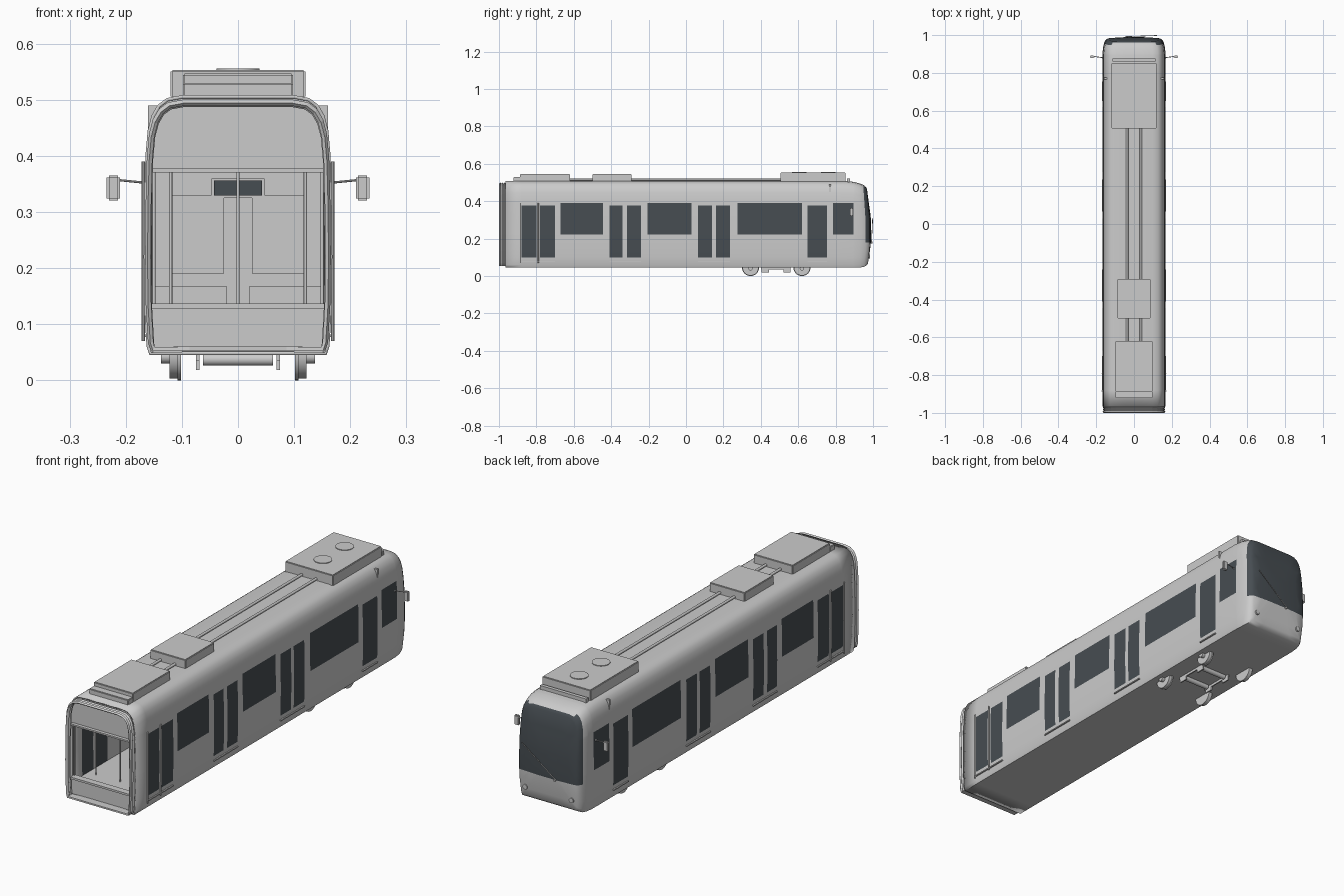
import bpy, bmesh, math
from mathutils import Vector

cube = bpy.data.objects.get("Cube")
if cube:
    bpy.data.objects.remove(cube, do_unlink=True)


def material(name, rgb):
    m = bpy.data.materials.new(name)
    m.use_nodes = True
    m.diffuse_color = (*rgb, 1)
    m.node_tree.nodes["Principled BSDF"].inputs["Base Color"].default_value = (*rgb, 1)
    return m


GREY = material("light grey paint", (0.6, 0.6, 0.6))
GLASS = material("dark tinted glass", (0.062, 0.074, 0.084))


def finish(name, bm, mats=(GREY,), angle=None, thickness=0):
    bmesh.ops.recalc_face_normals(bm, faces=bm.faces)
    me = bpy.data.meshes.new(name)
    bm.to_mesh(me)
    bm.free()
    ob = bpy.data.objects.new(name, me)
    bpy.context.collection.objects.link(ob)
    for m in mats:
        me.materials.append(m)
    if thickness:
        mod = ob.modifiers.new("wall", "SOLIDIFY")
        mod.thickness = thickness
        mod.offset = -1
    if angle:
        bpy.ops.object.select_all(action="DESELECT")
        ob.select_set(True)
        bpy.context.view_layer.objects.active = ob
        bpy.ops.object.shade_smooth_by_angle(angle=math.radians(angle))
    return ob


def box(name, x0, x1, y0, y1, z0, z1, mat=GREY, bevel=0):
    bm = bmesh.new()
    bmesh.ops.create_cube(bm, size=1)
    for v in bm.verts:
        v.co = Vector((x0 + (v.co.x + .5) * (x1 - x0), y0 + (v.co.y + .5) * (y1 - y0),
                       z0 + (v.co.z + .5) * (z1 - z0)))
    if bevel:
        bmesh.ops.bevel(bm, geom=bm.edges[:], offset=bevel, segments=2, affect="EDGES")
    return finish(name, bm, (mat,))


def rod(name, a, b, r, sides=12, mat=GREY):
    a, b = Vector(a), Vector(b)
    bm = bmesh.new()
    bmesh.ops.create_cone(bm, cap_ends=True, segments=sides, radius1=r, radius2=r,
                          depth=(b - a).length)
    rot = (b - a).to_track_quat("Z", "Y")
    for v in bm.verts:
        v.co = rot @ v.co + (a + b) / 2
    return finish(name, bm, (mat,), 40)


# Body cross-section, right half from keel to roof, then mirrored
half = [(.09, .045), (.158, .045), (.163, .06), (.167, .13), (.168, .22), (.167, .32),
        (.165, .4), (.161, .445), (.154, .472), (.143, .491), (.127, .503), (.1, .508), (.04, .508)]
SECTION = half + [(-x, z) for x, z in reversed(half)]
BOTTOM, TOP = .045, .508


def ring(bm, y, sx=1, z0=BOTTOM, z1=TOP):
    return [bm.verts.new((x * sx, y, z0 + (z - BOTTOM) / (TOP - BOTTOM) * (z1 - z0)))
            for x, z in SECTION]


def skin(bm, rings):
    for a, b in zip(rings, rings[1:]):
        for i in range(len(a)):
            j = (i + 1) % len(a)
            bm.faces.new((a[i], a[j], b[j], b[i]))


def cut(bm, co, no):
    bmesh.ops.bisect_plane(bm, geom=bm.verts[:] + bm.edges[:] + bm.faces[:],
                           plane_co=co, plane_no=no, dist=1e-5)


# Car body: straight tube with a rounded cab nose
bm = bmesh.new()
stations = [(-.965, 1, .045, .508), (.86, 1, .045, .508), (.9, .995, .045, .503),
            (.935, .975, .046, .496), (.96, .94, .049, .488), (.975, .89, .056, .479),
            (.983, .82, .066, .468), (.986, .6, .12, .4), (.989, .3, .19, .33)]
rings = [ring(bm, *s) for s in stations]
skin(bm, rings)
bm.faces.new(rings[-1])

# Side glazing as y ranges; doors are taller than windows
doors = [(-.88, -.8), (-.78, -.7), (-.41, -.34), (-.315, -.24),
         (.065, .14), (.16, .235), (.65, .755)]
windows = [(-.67, -.445), (-.205, .03), (.275, .62), (.785, .895)]
panes = [(a, b, .1, .378) for a, b in doors] + [(a, b, .222, .392) for a, b in windows]
for y in {v for p in panes for v in p[:2]}:
    cut(bm, (0, y, 0), (0, 1, 0))
for z in (.1, .18, .222, .378, .392):
    cut(bm, (0, 0, z), (0, 0, 1))
for f in bm.faces:
    c = f.calc_center_median()
    side = abs(c.x) > .15 and any(a < c.y < b and lo < c.z < hi for a, b, lo, hi in panes)
    screen = c.y > .962 and .18 < c.z < .474
    f.material_index = int(side or screen)
# Lean the windscreen back and tuck the skirt under
for v in bm.verts:
    if v.co.y > .9:
        k = (v.co.y - .9) / .089
        v.co.y -= k * (.1 * max(0, v.co.z - .3) + .12 * max(0, .16 - v.co.z))
finish("car_body", bm, (GREY, GLASS), 35, .006)

# Ribbed gangway surround at the open end
bm = bmesh.new()
skin(bm, [ring(bm, -1 + i * .006, .985 if i % 2 else .96, .053, .5 if i % 2 else .494)
          for i in range(7)])
finish("gangway_bellows", bm, thickness=.007)

# End wall with a wide opening
bm = bmesh.new()
bm.faces.new(ring(bm, -.96, .98, .05, .503))
for z in (.137, .37):
    cut(bm, (0, 0, z), (0, 0, 1))
for x in (-.153, .153):
    cut(bm, (x, 0, 0), (1, 0, 0))
hole = [f for f in bm.faces if abs(f.calc_center_median().x) < .1
        and .137 < f.calc_center_median().z < .37]
bmesh.ops.delete(bm, geom=hole, context="FACES")
finish("end_wall", bm, thickness=.008)
box("opening_sill", -.153, .153, -.975, -.945, .128, .137)
box("opening_header", -.153, .153, -.975, -.945, .37, .377)

# Interior floor, cab partition and fittings
box("floor", -.16, .16, -.955, .88, .095, .105)
box("cab_partition", -.16, .16, .765, .775, .105, .49)
box("route_display_frame", -.047, .047, .757, .765, .325, .36)
box("route_display", -.043, .043, .753, .757, .329, .356, GLASS)
for s, tag in ((1, "left"), (-1, "right")):
    box(tag + "_partition_panel", *sorted((s * .025, s * .12)), .757, .765, .19, .33)
    box(tag + "_partition_bench", *sorted((s * .02, s * .155)), .7, .765, .105, .167)
    rod(tag + "_inner_pole", (s * .12, -.84, .1), (s * .12, -.84, .49), .003)
    rod(tag + "_opening_pole", (s * .15, -.95, .137), (s * .15, -.95, .37), .003)

    # Door trim: grab rails and steps on both sides
    for y in (-.885, -.79):
        rod(tag + "_door_rail", (s * .169, y, .07), (s * .169, y, .39), .003, 8)
    for a, b in ((-.88, -.7), (-.41, -.24), (.065, .235), (.65, .755)):
        box(tag + "_door_step", *sorted((s * .16, s * .17)), a, b, .077, .082)

    # Mirrors
    rod(tag + "_mirror_arm", (s * .163, .88, .35), (s * .168, .88, .353), .004, 8)
    rod(tag + "_mirror_stay", (s * .165, .88, .352), (s * .215, .888, .357), .002, 8)
    box(tag + "_mirror", *sorted((s * .21, s * .234)), .878, .892, .32, .365, bevel=.004)

    # Nose lamps
    rod(tag + "_lamp", (s * .115, .955, .105), (s * .115, .984, .105), .011, 16)

    # Roof conduits
    rod(tag + "_roof_conduit", (s * .036, -.63, .515), (s * .036, .52, .515), .006)

    # Wheels and track brake brackets
    for y in (.345, .62):
        rod("wheel_" + tag, (s * .104, y, .046), (s * .122, y, .046), .043, 32)
        rod("wheel_flange_" + tag, (s * .102, y, .046), (s * .108, y, .046), .046, 32)
        rod("axle_box_" + tag, (s * .122, y, .042), (s * .137, y, .042), .012, 16)
    box(tag + "_brake_bracket", *sorted((s * .069, s * .075)), .4, .56, .034, .05)
    for y in (.425, .54):
        box(tag + "_bracket_foot", *sorted((s * .069, s * .075)), y - .02, y + .02, .018, .05)
rod("centre_pole", (0, -.84, .1), (0, -.84, .49), .003)
for y in (.425, .54):
    rod("bogie_motor", (-.062, y, .037), (.062, y, .037), .011, 20)

# Roof equipment
box("rear_roof_unit", -.12, .12, .505, .852, .503, .553, bevel=.003)
box("rear_roof_bar", -.115, .115, .86, .876, .5, .522)
for y in (.76, .605):
    rod("roof_fan", (0, y, .55), (0, y, .556), .038, 24)
box("middle_roof_unit", -.088, .088, -.5, -.292, .503, .547, bevel=.003)
box("front_roof_unit", -.098, .098, -.888, -.62, .503, .547, bevel=.003)
box("front_roof_step", -.098, .098, -.922, -.885, .503, .53, bevel=.003)

# Windscreen wiper
rod("wiper_arm", (-.04, .992, .185), (.12, .998, .31), .0018, 8)
rod("wiper_pivot", (-.04, .975, .18), (-.04, .996, .18), .005, 12)
